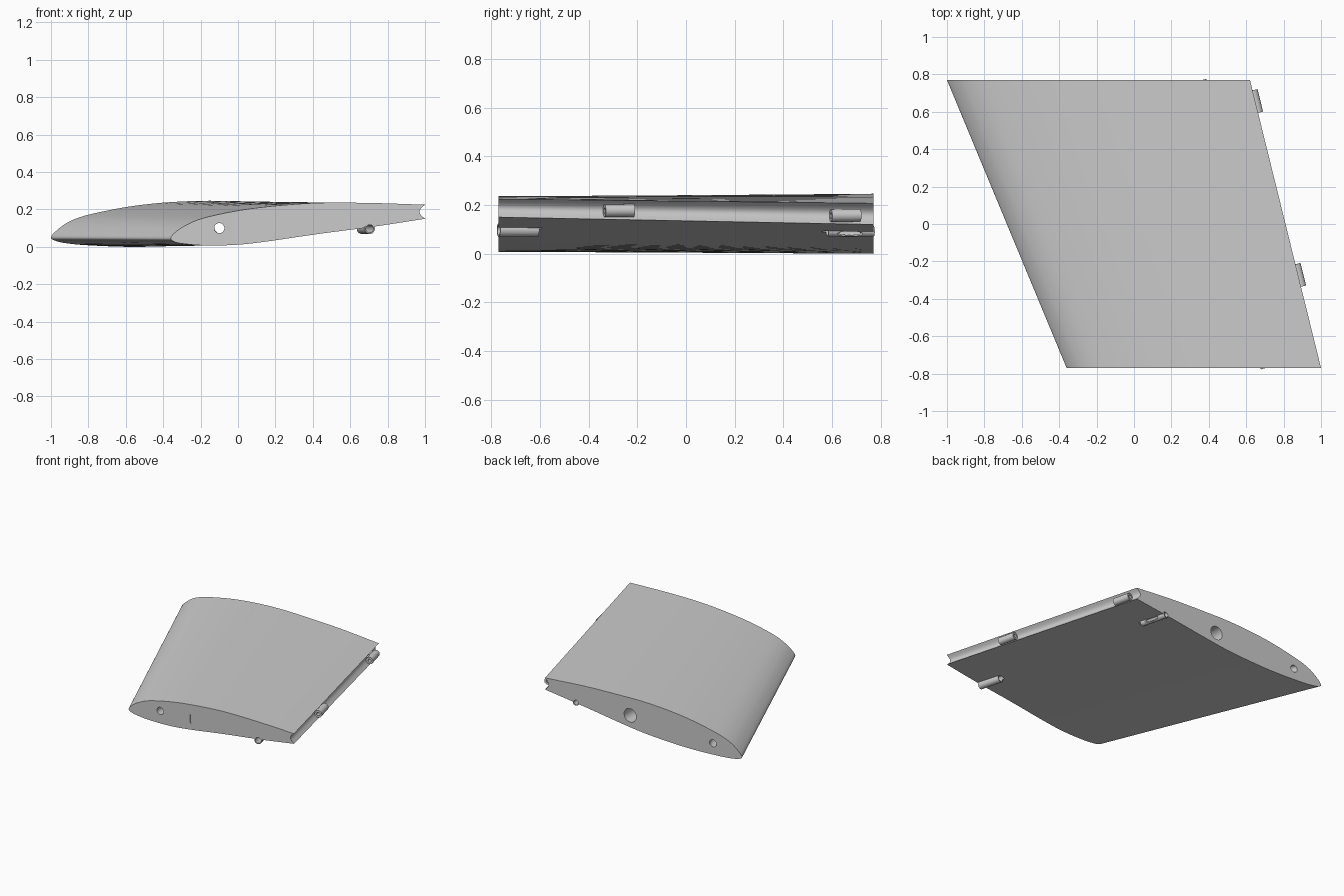
import bpy, bmesh, math
from mathutils import Vector, Matrix

cube = bpy.data.objects.get("Cube")
if cube:
    bpy.data.objects.remove(cube)

HALF = 0.77  # half of the span along y

grey = bpy.data.materials.new("light grey")
grey.use_nodes = True
colour = (0.6, 0.6, 0.6, 1)
grey.diffuse_color = colour
grey.node_tree.nodes["Principled BSDF"].inputs["Base Color"].default_value = colour


def make(name, bm):
    bmesh.ops.recalc_face_normals(bm, faces=bm.faces)
    mesh = bpy.data.meshes.new(name)
    bm.to_mesh(mesh)
    bm.free()
    mesh.materials.append(grey)
    obj = bpy.data.objects.new(name, mesh)
    bpy.context.collection.objects.link(obj)
    return obj


def rod(name, a, b, radius, squash=1):
    """Cylinder from a to b, optionally squashed across x."""
    a, b = Vector(a), Vector(b)
    bm = bmesh.new()
    turn = (b - a).to_track_quat("Z", "Y").to_matrix().to_4x4()
    bmesh.ops.create_cone(bm, cap_ends=True, segments=32, radius1=radius,
                          radius2=radius, depth=(b - a).length,
                          matrix=Matrix.Translation((a + b) / 2) @ turn
                          @ Matrix.Diagonal((squash, 1, 1, 1)))
    return make(name, bm)


def cut(target, *cutters):
    for cutter in cutters:
        mod = target.modifiers.new("cut", "BOOLEAN")
        mod.operation, mod.solver, mod.object = "DIFFERENCE", "EXACT", cutter
        bpy.ops.object.select_all(action="DESELECT")
        bpy.context.view_layer.objects.active = target
        target.select_set(True)
        bpy.ops.object.modifier_apply(modifier=mod.name)


def smooth(points, steps=5):
    """Catmull-Rom curve through the points."""
    pts = [2 * points[0] - points[1], *points, 2 * points[-1] - points[-2]]
    out = []
    for p, q, r, s in zip(pts, pts[1:], pts[2:], pts[3:]):
        for i in range(steps):
            t = i / steps
            out.append(0.5 * (2 * q + (r - p) * t + (2 * p - 5 * q + 4 * r - s) * t**2
                              + (3 * q - p - 3 * r + s) * t**3))
    return out + [points[-1]]


# Aerofoil: chord fraction, height at the front end, height at the back end
upper = [(1, .225, .207), (.8, .234, .232), (.62, .236, .243), (.5, .229, .246),
         (.37, .213, .236), (.25, .19, .213), (.125, .152, .172), (.06, .115, .135),
         (.0185, .078, .087), (0, .045, .05)]
lower = [(.0185, .025, .03), (.06, .015, .017), (.125, .008, .008), (.25, .01, 0),
         (.37, .027, .003), (.5, .053, .015), (.62, .076, .038), (.8, .108, .079),
         (1, .15, .12)]
outline = smooth([Vector(p) for p in upper + lower])

# Swept wing panel with a concave trailing edge
bm = bmesh.new()
rings = []
for y, nose, tail, k in ((-HALF, -.36, 1, 1), (HALF, -1, .62, 2)):
    ring = [(nose + (tail - nose) * p[0], y, p[k]) for p in outline]
    low, high = ring[-1][2], ring[0][2]
    for i in range(1, 12):
        f = i / 12
        ring.append((tail - 0.03 * math.sin(math.pi * f), y, low + (high - low) * f))
    rings.append([bm.verts.new(co) for co in ring])
front, back = rings
for i in range(len(front)):
    bm.faces.new((front[i - 1], front[i], back[i], back[i - 1]))
for ring in rings:
    bm.faces.new(ring)
wing = make("wing_panel", bm)

# Spar and pin holes in the two ends
holes = [rod("pin_hole", (-.1, -1, .1), (-.1, .5, .1), .027),
         rod("spar_hole", (-.08, .3, .115), (-.08, 1, .115), .05),
         rod("nose_hole", (-.65, .5, .09), (-.79, .84, .09), .026),
         rod("spar_end_mark", (.15, -.8, .11), (.15, -.765, .11), .036, .18)]
cut(wing, *holes)
parts = [wing]

# Slotted guide tubes under the trailing half
tubes = {"front_guide_tube": ((.705, -HALF, .097), (.662, -.61, .097), .028),
         "back_guide_tube": ((.365, HALF, .092), (.415, .58, .092), .023)}
for name, (a, b, radius) in tubes.items():
    a, b = Vector(a), Vector(b)
    tube = rod(name, a, b, radius)
    extra = (b - a) * 0.1
    bore = rod("bore", a - extra, b + extra, radius * .75)
    bm = bmesh.new()
    bmesh.ops.create_uvsphere(bm, u_segments=24, v_segments=12, radius=1)
    turn = (b - a).to_track_quat("Z", "Y").to_matrix().to_4x4()
    place = Matrix.Translation((a + b) / 2 + Vector((radius, 0, -radius * .5)))
    bm.transform(place @ turn @ Matrix.Diagonal((radius * .6, radius * .6, .055, 1)))
    slot = make("slot", bm)
    cut(tube, bore, slot)
    cut(wing, bore)
    holes += [bore, slot]
    parts.append(tube)

# Hinge barrels on the trailing edge, each with a short arm into the wing
along = Vector((-.245, 1, .008))
for name, centre in (("back_hinge", (.65, .655, .157)), ("front_hinge", (.88, -.275, .177))):
    c = Vector(centre)
    barrel = rod(name + "_barrel", c - along * .06, c + along * .06, .026)
    bore = rod("bore", c - along * .08, c + along * .08, .012)
    cut(barrel, bore)
    holes.append(bore)
    bm = bmesh.new()
    bmesh.ops.create_cube(bm, size=1)
    turn = Matrix.Rotation(math.atan(.245), 4, "Z")
    bm.transform(Matrix.Translation(c - Vector((.038, 0, 0))) @ turn
                 @ Matrix.Diagonal((.045, .1, .03, 1)))
    parts += [barrel, make(name + "_arm", bm)]

for cutter in holes:
    bpy.data.objects.remove(cutter)

# Smooth shading with crisp edges
for part in parts:
    bpy.ops.object.select_all(action="DESELECT")
    bpy.context.view_layer.objects.active = part
    part.select_set(True)
    bpy.ops.object.shade_smooth_by_angle(angle=math.radians(30))
